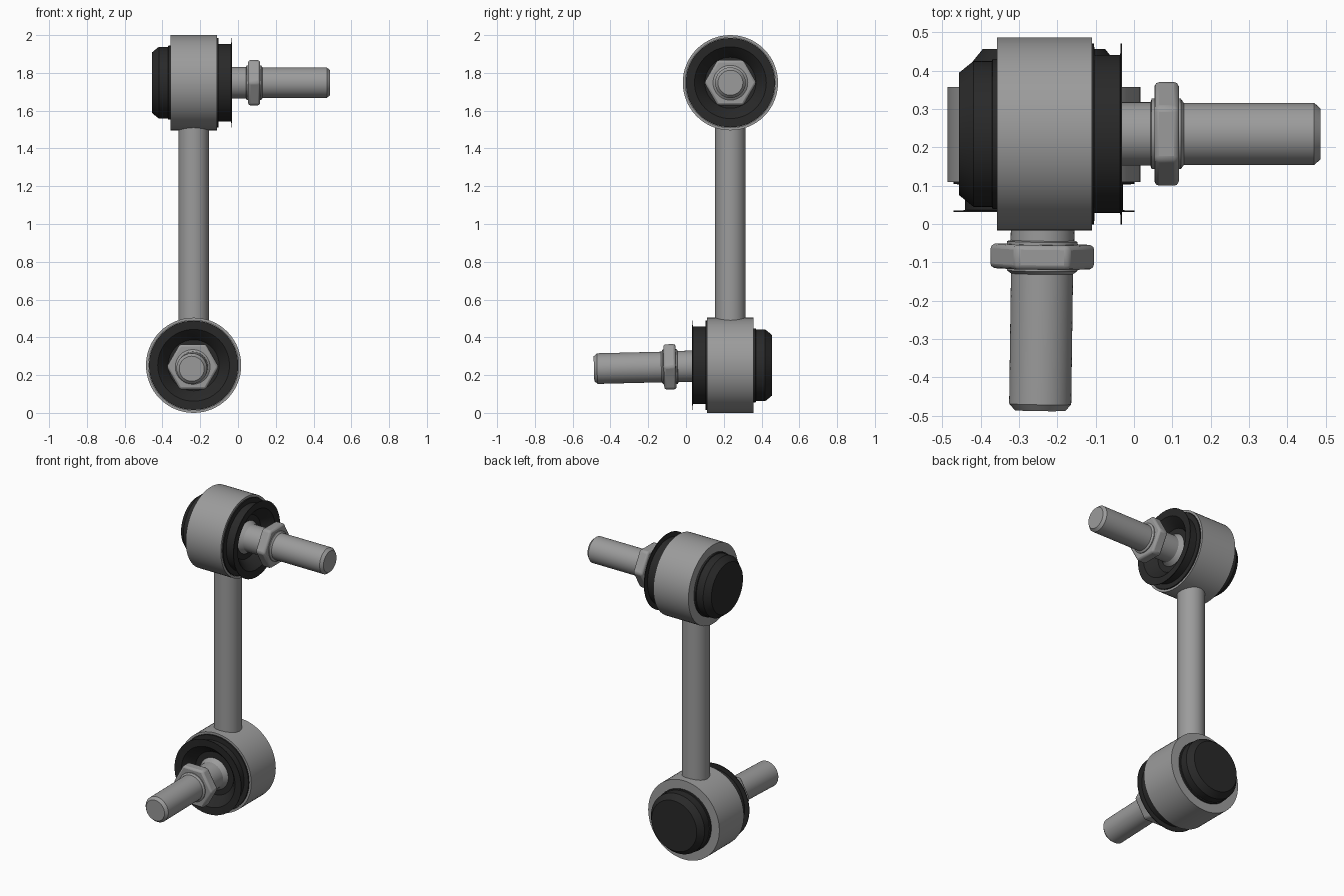
import bpy, bmesh, math
from mathutils import Matrix, Vector

if "Cube" in bpy.data.objects:
    bpy.data.objects.remove(bpy.data.objects["Cube"])

black = bpy.data.materials.new("black_rubber")
black.diffuse_color = (0.022, 0.022, 0.022, 1)
black.use_nodes = True
black.node_tree.nodes["Principled BSDF"].inputs["Base Color"].default_value = black.diffuse_color
steel = bpy.data.materials.new("dark_steel")
steel.diffuse_color = (0.33, 0.33, 0.33, 1)
steel.use_nodes = True
steel.node_tree.nodes["Principled BSDF"].inputs["Base Color"].default_value = steel.diffuse_color


def lathe(name, profile, matrix, sides=64, mat=steel, closed=False, bevel=0):
    """Spin (radius, height) points about local z, then place with matrix."""
    bm = bmesh.new()
    rings = []
    for r, h in profile:
        if r == 0:
            rings.append([bm.verts.new((0, 0, h))] * sides)
        else:
            rings.append([bm.verts.new((r * math.cos(2 * math.pi * i / sides),
                                        r * math.sin(2 * math.pi * i / sides), h))
                          for i in range(sides)])
    pairs = list(zip(rings, rings[1:]))
    if closed:
        pairs.append((rings[-1], rings[0]))
    for a, b in pairs:
        for i in range(sides):
            j = (i + 1) % sides
            bm.faces.new(list(dict.fromkeys((a[i], a[j], b[j], b[i]))))
    bmesh.ops.recalc_face_normals(bm, faces=bm.faces)
    mesh = bpy.data.meshes.new(name)
    bm.to_mesh(mesh)
    bm.free()
    ob = bpy.data.objects.new(name, mesh)
    bpy.context.collection.objects.link(ob)
    ob.matrix_world = matrix
    mesh.materials.append(mat)
    if bevel:
        mod = ob.modifiers.new("edge", 'BEVEL')
        mod.width = bevel
        mod.segments = 2
    bpy.ops.object.select_all(action='DESELECT')
    ob.select_set(True)
    bpy.context.view_layer.objects.active = ob
    bpy.ops.object.shade_smooth_by_angle(angle=math.radians(30))
    return ob


def frame(x_axis, y_axis, z_axis, origin):
    m = Matrix((x_axis, y_axis, z_axis)).transposed().to_4x4()
    m.translation = origin
    return m


def joint(tag, m, tilt):
    # Steel eye holding the ball joint
    lathe(tag + "_housing", [(.19, -.123), (.252, -.123), (.252, .125), (.238, .125),
                             (.238, -.108), (.19, -.108)], m, closed=True)
    # Closing cap on the blind side
    lathe(tag + "_cap", [(0, -.11), (.196, -.11), (.196, -.134), (.19, -.136),
                         (.19, -.184), (.16, -.221), (0, -.221)], m, mat=black)
    # Dished rubber boot with thin lips
    lathe(tag + "_boot", [(0, .115), (.236, .115), (.236, .131), (.206, .132),
                          (.206, .199), (.236, .2), (.236, .204), (.19, .201),
                          (.155, .165), (.135, .137), (0, .137)], m, mat=black)
    # Stud with flared root, collars and chamfered tip
    p = Matrix.Translation(m.translation) @ tilt @ Matrix.Translation(-m.translation) @ m
    lathe(tag + "_stud", [(0, .12), (.1, .12), (.1, .14), (.083, .165), (.083, .278),
                          (.092, .281), (.092, .357), (.081, .365), (.081, .705),
                          (.066, .722), (0, .722)], p)
    # Hexagonal flange
    lathe(tag + "_hex", [(0, .288), (.138, .288), (.138, .352), (0, .352)],
          p, sides=6, bevel=.012)


X, Y, Z = (1, 0, 0), (0, 1, 0), (0, 0, 1)
joint("upper", frame(Y, Z, X, (-.235, .235, 1.748)), Matrix.Identity(4))
lean = Vector((0, -1, 0)).rotation_difference(Vector((-.01, -.722, -.018)))
joint("lower", frame(X, Z, (0, -1, 0), (-.235, .235, .252)), lean.to_matrix().to_4x4())

# Connecting rod
lathe("link_rod", [(0, .488), (.081, .488), (.081, 1.512), (0, 1.512)],
      Matrix.Translation((-.235, .235, 0)))
